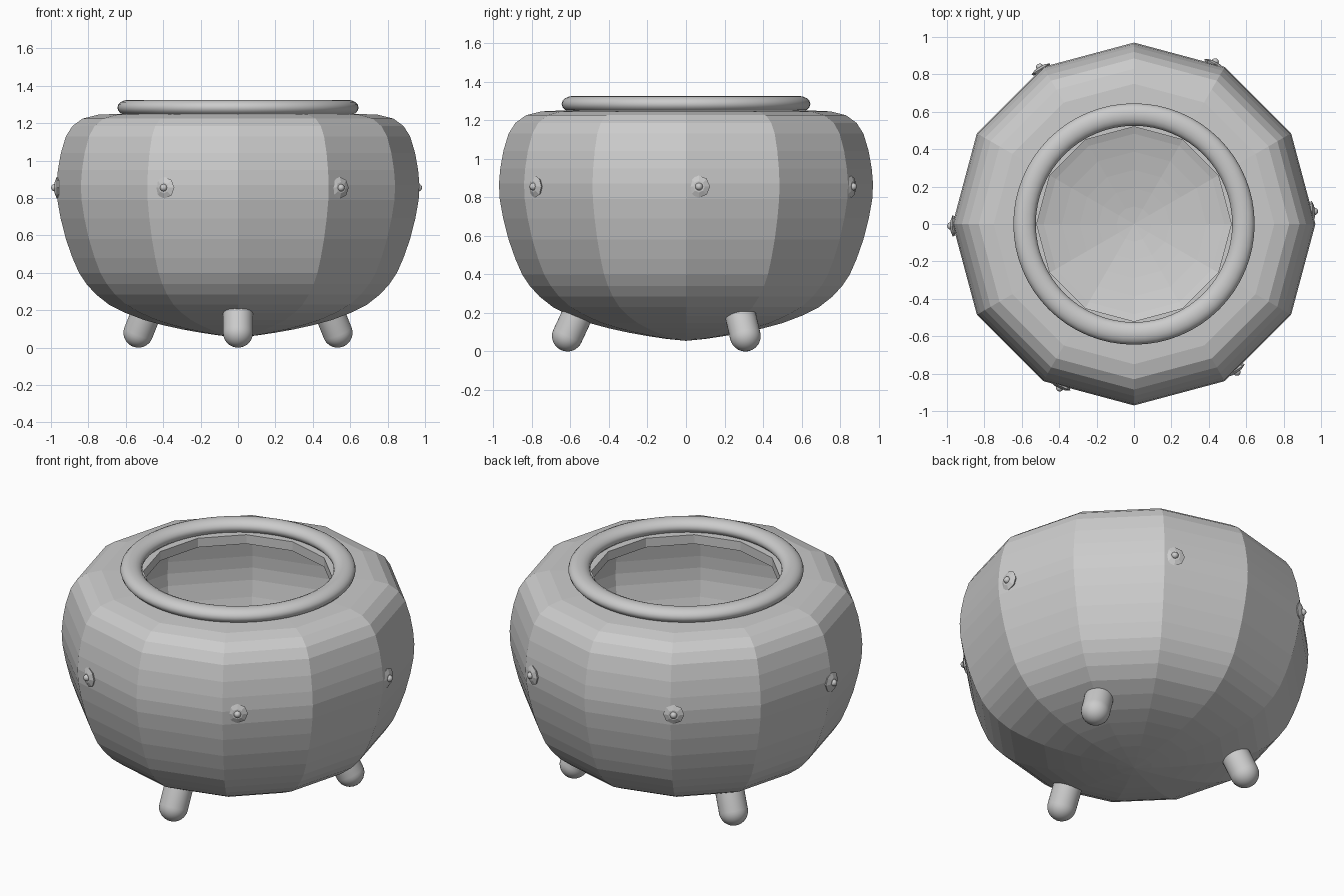
import bpy, bmesh
from math import sin, cos, pi, radians
from mathutils import Matrix, Vector

if "Cube" in bpy.data.objects:
    bpy.data.objects.remove(bpy.data.objects["Cube"])


def lathe(name, profile, sides, matrix=Matrix(), smooth=False, closed=False):
    """Revolve (radius, height) points about z; zero radius makes a pole."""
    bm = bmesh.new()
    rings = []
    for r, z in profile:
        n = 1 if r == 0 else sides
        rings.append([bm.verts.new((r * cos(2 * pi * i / sides),
                                    r * sin(2 * pi * i / sides), z)) for i in range(n)])
    pairs = list(zip(rings, rings[1:]))
    if closed:
        pairs.append((rings[-1], rings[0]))
    for a, b in pairs:
        for i in range(sides):
            j = (i + 1) % sides
            loop = [a[i % len(a)], a[j % len(a)], b[j % len(b)], b[i % len(b)]]
            bm.faces.new(list(dict.fromkeys(loop)))
    bmesh.ops.recalc_face_normals(bm, faces=bm.faces)
    for f in bm.faces:
        f.smooth = smooth
    mesh = bpy.data.meshes.new(name)
    bm.to_mesh(mesh)
    bm.free()
    ob = bpy.data.objects.new(name, mesh)
    ob.matrix_world = matrix
    bpy.context.collection.objects.link(ob)
    return ob


# Twelve-sided hollow pot
pot_profile = [(0, .055), (.1, .065), (.2, .08), (.3, .098), (.4, .12), (.5, .147),
               (.6, .185), (.69, .23), (.76, .285), (.81, .34), (.85, .40),
               (.885, .48), (.92, .58), (.948, .69), (.966, .79), (.97, .87),
               (.963, .95), (.947, 1.04), (.92, 1.13), (.885, 1.185),
               (.83, 1.225), (.75, 1.245), (.64, 1.25), (.52, 1.25)]
pot = lathe("pot_body", pot_profile, 12)
# make the normals face outward so the wall thickens inward
me = pot.data
if sum(p.normal.dot(Vector((p.center.x, p.center.y, 0))) for p in me.polygons) < 0:
    me.flip_normals()
wall = pot.modifiers.new("wall", 'SOLIDIFY')
wall.thickness = 0.055
wall.offset = -1
wall.use_even_offset = True

# Smooth rolled rim
rim_profile = [(.585 + .06 * cos(2 * pi * i / 16), 1.283 + .042 * sin(2 * pi * i / 16))
               for i in range(16)]
lathe("rim_ring", rim_profile, 64, smooth=True, closed=True)

# Three splayed round-ended legs
leg_r = 0.08
leg_profile = [(0, -leg_r)] + [(leg_r * sin(i * pi / 16), -leg_r * cos(i * pi / 16))
                               for i in range(1, 9)] + [(leg_r, .14), (0, .14)]
for k, a in enumerate((-90, 30, 150)):
    m = (Matrix.Rotation(radians(a), 4, 'Z') @ Matrix.Translation((.615, 0, .08))
         @ Matrix.Rotation(radians(-25), 4, 'Y'))
    leg = lathe(f"leg_{k + 1}", leg_profile, 32, m, smooth=True)
    bpy.context.view_layer.objects.active = leg
    leg.select_set(True)
    bpy.ops.object.shade_smooth_by_angle()
    leg.select_set(False)

# Six rosette studs, each a faceted disc with a small bead
disc_profile = [(0, -.01), (.05, -.01), (.058, .002), (.03, .013), (0, .014)]
bead_profile = [(0, -.02)] + [(.02 * sin(i * pi / 8), -.02 * cos(i * pi / 8))
                              for i in range(1, 8)] + [(0, .02)]
for k, a in enumerate((4, 63.4, 121, 180.6, 245.6, 304.8)):
    surface = .97 * cos(pi / 12) / cos(radians(a % 30 - 15))
    m = (Matrix.Rotation(radians(a), 4, 'Z') @ Matrix.Translation((surface, 0, .855))
         @ Matrix.Rotation(pi / 2, 4, 'Y'))
    lathe(f"stud_disc_{k + 1}", disc_profile, 8, m)
    lathe(f"stud_bead_{k + 1}", bead_profile, 12, m @ Matrix.Translation((0, 0, .012)), smooth=True)
